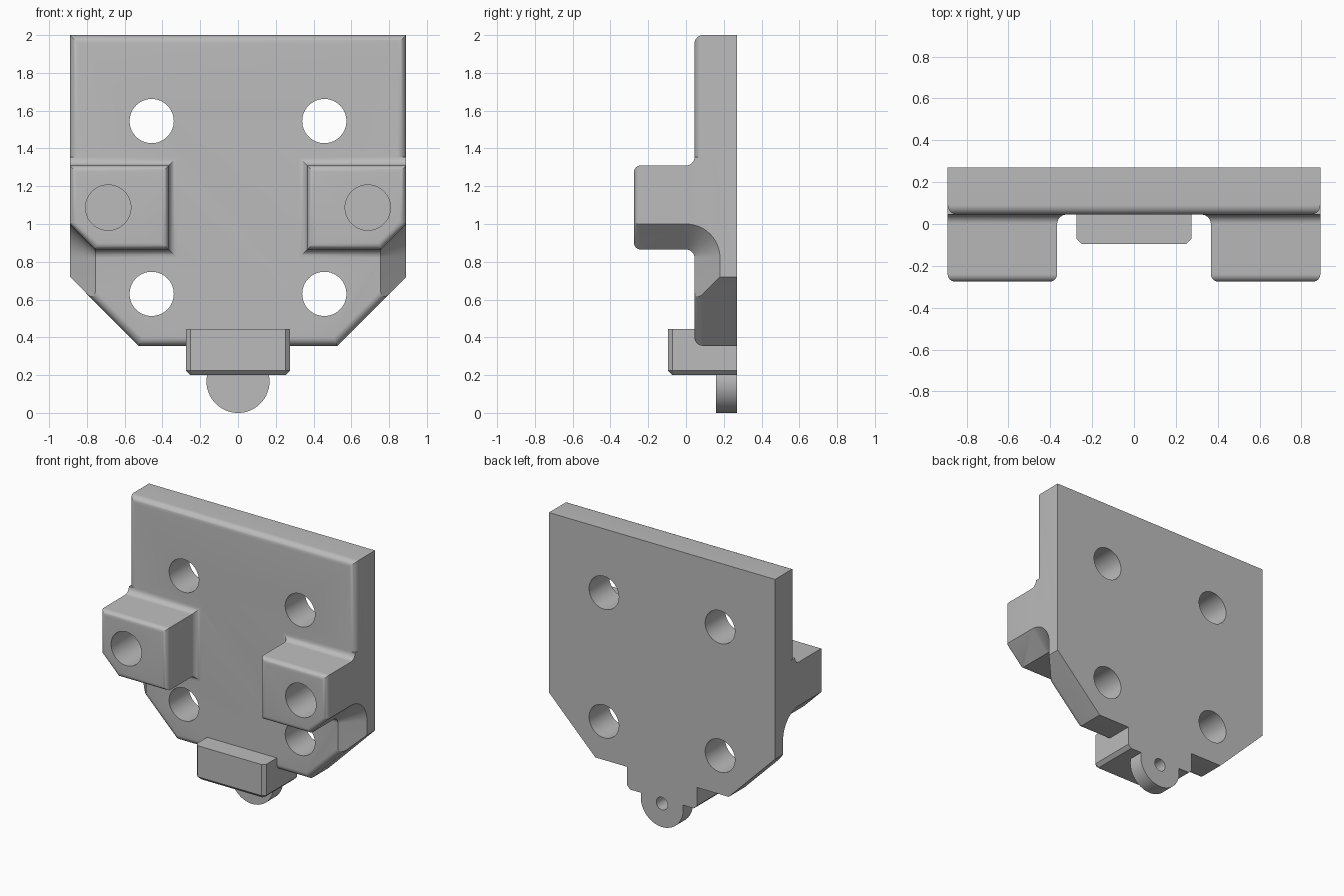
import bpy, bmesh, math
from mathutils import Vector

cube = bpy.data.objects.get("Cube")
if cube:
    bpy.data.objects.remove(cube, do_unlink=True)

grey = bpy.data.materials.new("light_grey")
grey.use_nodes = True
colour = (0.5, 0.5, 0.5, 1)
grey.diffuse_color = colour
grey.node_tree.nodes["Principled BSDF"].inputs["Base Color"].default_value = colour

SIDE, FRONT, BACK = 0.89, 0.045, 0.27
R = 0.045          # edge rounding and base fillet
STEPS = 8


def offset(poly, dists):
    """Move each edge of a convex counter-clockwise polygon inward by its distance."""
    n, lines, out = len(poly), [], []
    for i in range(n):
        a, b = Vector(poly[i]), Vector(poly[(i + 1) % n])
        d = (b - a).normalized()
        lines.append((a + Vector((-d.y, d.x)) * dists[i], d))
    for i in range(n):
        (p, d), (q, e) = lines[i - 1], lines[i]
        t = (q - p).cross(e) / d.cross(e)
        out.append(p + d * t)
    return out


def loft(name, rings):
    """Skin a closed solid through rings of equal length."""
    bm = bmesh.new()
    loops = [[bm.verts.new(p) for p in ring] for ring in rings]
    n = len(loops[0])
    for lo, hi in zip(loops, loops[1:]):
        for i in range(n):
            j = (i + 1) % n
            bm.faces.new((lo[i], lo[j], hi[j], hi[i]))
    bm.faces.new(loops[0])
    bm.faces.new(loops[-1])
    bmesh.ops.recalc_face_normals(bm, faces=bm.faces)
    mesh = bpy.data.meshes.new(name)
    bm.to_mesh(mesh)
    bm.free()
    mesh.materials.append(grey)
    ob = bpy.data.objects.new(name, mesh)
    bpy.context.collection.objects.link(ob)
    return ob


def rod(name, x, z, radius, y0, y1):
    """Cylinder along y."""
    angles = [math.tau * i / 64 for i in range(64)]
    return loft(name, [[(x + radius * math.cos(a), y, z + radius * math.sin(a))
                        for a in angles] for y in (y0, y1)])


def combine(target, tool, operation):
    mod = target.modifiers.new(operation.lower(), "BOOLEAN")
    mod.operation, mod.object, mod.solver = operation, tool, "EXACT"
    bpy.ops.object.select_all(action="DESELECT")
    bpy.context.view_layer.objects.active = target
    target.select_set(True)
    bpy.ops.object.modifier_apply(modifier=mod.name)
    bpy.data.objects.remove(tool, do_unlink=True)


quarter = [math.pi / 2 * i / STEPS for i in range(STEPS + 1)]

# Plate with clipped lower corners and rounded front rim
outline = [(-0.525, 0.355), (0.525, 0.355), (SIDE, 0.72),
           (SIDE, 2), (-SIDE, 2), (-SIDE, 0.72)]
rings = []
for a in quarter:
    pts = offset(outline, [R * (1 - math.sin(a))] * 6)
    rings.append([(p.x, FRONT + R * (1 - math.cos(a)), p.y) for p in pts])
rings.append([(x, BACK, z) for x, z in outline])
body = loft("mounting_plate", rings)

# Raised blocks: rounded front, filleted base, clipped outer lower corner
BOTTOM, TOP, INNER, TIP, r = 0.865, 1.31, 0.367, -0.275, 0.035
section = [(INNER, BOTTOM), (0.757, BOTTOM), (SIDE, 0.998), (SIDE, TOP), (INNER, TOP)]
for s in (1, -1):
    rings = []
    for a in quarter:
        pts = offset(section, [r * (1 - math.sin(a))] * 5)
        rings.append([(s * p.x, TIP + r * (1 - math.cos(a)), p.y) for p in pts])
    levels = [(R * math.sin(a), R * (1 - math.cos(a))) for a in quarter] + [(0.15, R)]
    for y, f in levels:
        pts = offset(section, [-f, -f, 0, -f, -f])
        rings.append([(s * p.x, y, p.y) for p in pts])
    combine(body, loft("block", rings), "UNION")

# Bevel that sweeps from under each block down the plate edge
for s in (1, -1):
    rings = []
    for d in (0.03, 0.24):
        arc = [(d * math.sin(a), 0.82 + d * math.cos(a)) for a in
               [math.pi / 2 * i / 16 for i in range(17)]]
        profile = [(-0.5, 0.82 + d)] + arc + [(d, 0.3), (-0.5, 0.3)]
        rings.append([(s * (SIDE - 0.18 + d), y, z) for y, z in profile])
    combine(body, loft("bevel_cutter", rings), "DIFFERENCE")

# Lower stop with chamfered corners and underside
W, F, C = 0.275, -0.095, 0.024
plan = [(-W + C, F), (W - C, F), (W, F + C), (W, BACK), (-W, BACK), (-W, F + C)]
base = offset(plan, [C, C, C, 0, C, C])
stop = loft("lower_stop", [[(x, y, z) for x, y in ring] for ring, z in
                           ((base, 0.2), (plan, 0.2 + C), (plan, 0.445))])
combine(body, stop, "UNION")

# Hanging eyelet
combine(body, rod("eyelet", 0, 0.167, 0.167, 0.16, BACK), "UNION")
combine(body, rod("eyelet_hole", 0, 0.167, 0.045, 0.16, 0.4), "DIFFERENCE")

# Four through holes and a blind hole in each block
for s in (1, -1):
    for z in (1.545, 0.63):
        combine(body, rod("bolt_hole", s * 0.457, z, 0.117, -0.1, 0.4), "DIFFERENCE")
    combine(body, rod("blind_hole", s * 0.687, 1.087, 0.12, -0.4, 0.15), "DIFFERENCE")

bpy.ops.object.select_all(action="DESELECT")
body.select_set(True)
bpy.context.view_layer.objects.active = body
bpy.ops.object.shade_smooth_by_angle(angle=math.radians(25))
